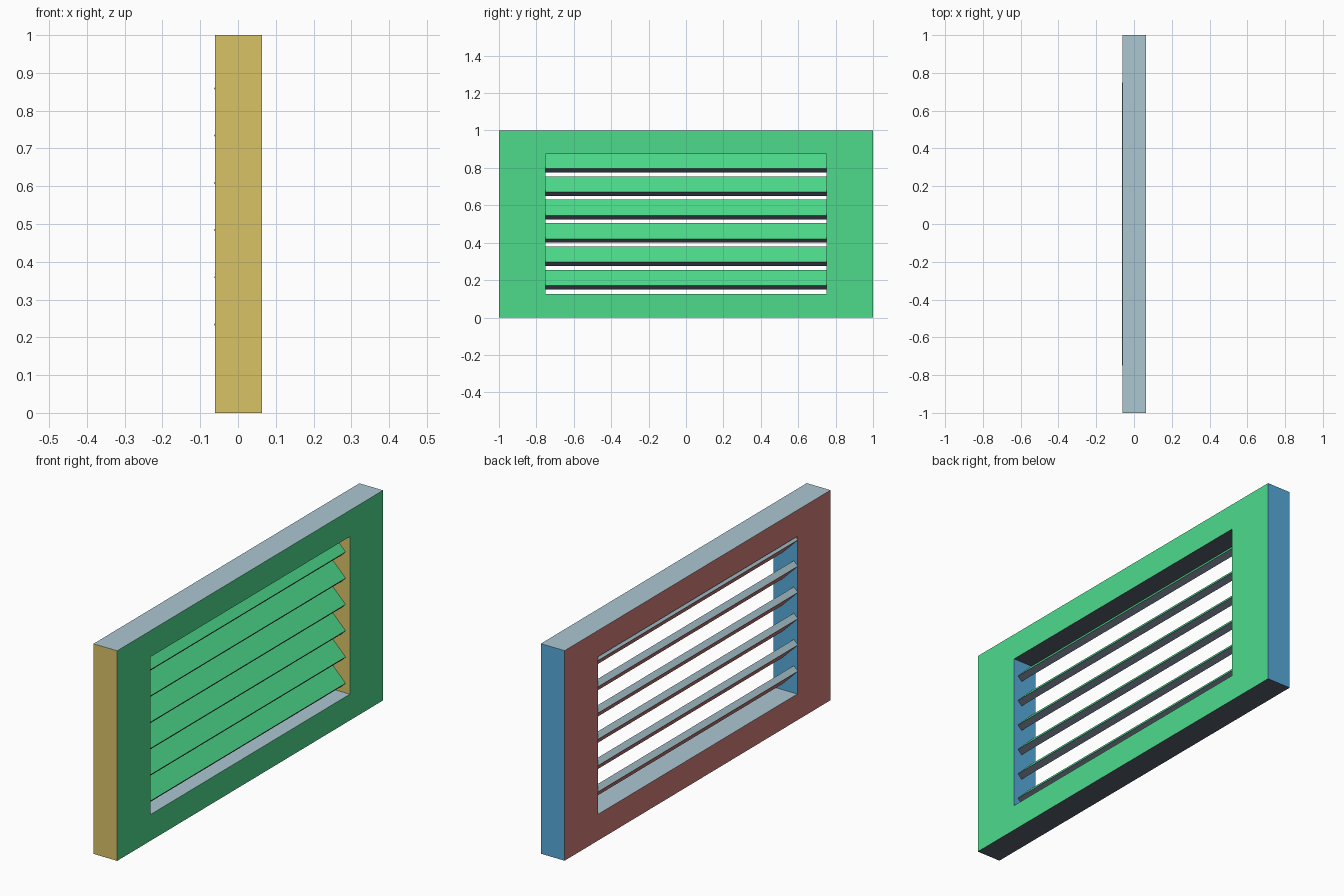
import bpy, bmesh, math

cube = bpy.data.objects.get("Cube")
if cube:
    bpy.data.objects.remove(cube, do_unlink=True)


def linear(channel):
    c = channel / 255
    return c / 12.92 if c <= 0.04045 else ((c + 0.055) / 1.055) ** 2.4


def material(name, rgb):
    color = [linear(c) for c in rgb] + [1]
    mat = bpy.data.materials.new(name)
    mat.use_nodes = True
    mat.diffuse_color = color
    mat.node_tree.nodes["Principled BSDF"].inputs["Base Color"].default_value = color
    return mat


# One colour for each facing direction: +x, -x, +y, -y, +z, -z
materials = [
    material("green", (77, 219, 140)),
    material("dusty_red", (211, 126, 123)),
    material("blue", (88, 170, 219)),
    material("gold", (216, 194, 102)),
    material("pale_blue_grey", (171, 199, 210)),
    material("charcoal", (88, 95, 109)),
]


def finish_mesh(bm, name):
    """Colour each face by the direction it points in, then make the mesh."""
    bmesh.ops.recalc_face_normals(bm, faces=bm.faces)
    for face in bm.faces:
        n = face.normal
        axis = max(range(3), key=lambda i: abs(n[i]))
        face.material_index = 2 * axis + (n[axis] < 0)
    mesh = bpy.data.meshes.new(name)
    bm.to_mesh(mesh)
    bm.free()
    for mat in materials:
        mesh.materials.append(mat)
    return mesh


def add_object(name, mesh):
    obj = bpy.data.objects.new(name, mesh)
    bpy.context.collection.objects.link(obj)
    return obj


# Frame: rectangular rings joined into a solid surround
back_x, front_x = -0.061, 0.064
bm = bmesh.new()


def ring(x, half_y, half_z):
    return [bm.verts.new((x, sy * half_y, 0.5 + sz * half_z))
            for sy, sz in ((-1, -1), (1, -1), (1, 1), (-1, 1))]


rings = [ring(front_x, 1, 0.5), ring(front_x, 0.75, 0.375),
         ring(back_x, 0.75, 0.375), ring(back_x, 1, 0.5)]
for r in range(4):
    a, b = rings[r], rings[(r + 1) % 4]
    for i in range(4):
        j = (i + 1) % 4
        bm.faces.new((a[i], a[j], b[j], b[i]))
add_object("frame", finish_mesh(bm, "frame"))

# Slats: six thin boards, tilted down towards +x
bm = bmesh.new()
bmesh.ops.create_cube(bm, size=1)
bmesh.ops.scale(bm, vec=(0.03, 1.5, 0.119), verts=bm.verts)
slat_mesh = finish_mesh(bm, "slat")
for i in range(6):
    slat = add_object(f"slat_{i + 1}", slat_mesh)
    slat.location = (-0.0113, 0, 0.2025 + 0.125 * i)
    slat.rotation_euler.y = -math.pi / 4
